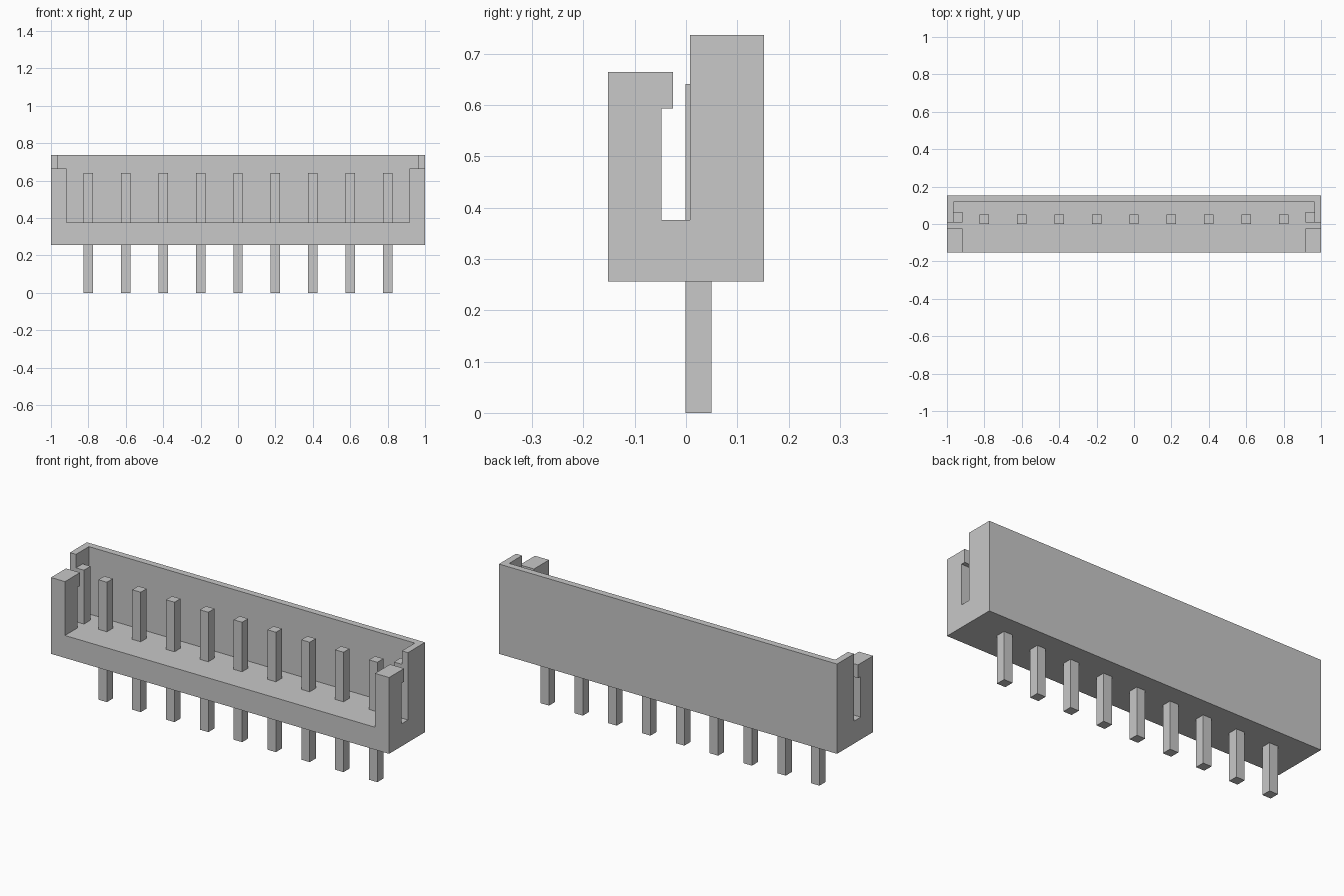
import bpy
import bmesh
from mathutils import Matrix, Vector

cube = bpy.data.objects.get("Cube")
if cube:
    bpy.data.objects.remove(cube, do_unlink=True)

# Single light grey material
grey = bpy.data.materials.new("light grey")
grey.use_nodes = True
colour = (0.58, 0.58, 0.58, 1)
grey.diffuse_color = colour
grey.node_tree.nodes["Principled BSDF"].inputs["Base Color"].default_value = colour


def add_object(name, bm):
    bmesh.ops.recalc_face_normals(bm, faces=bm.faces)
    mesh = bpy.data.meshes.new(name)
    bm.to_mesh(mesh)
    bm.free()
    mesh.materials.append(grey)
    obj = bpy.data.objects.new(name, mesh)
    bpy.context.collection.objects.link(obj)
    return obj


def box(name, low, high):
    low, high = Vector(low), Vector(high)
    bm = bmesh.new()
    bmesh.ops.create_cube(bm, size=1, matrix=Matrix.Translation((low + high) / 2)
                          @ Matrix.Diagonal((*(high - low), 1)))
    return add_object(name, bm)


FLOOR, POST_TOP = 0.376, 0.664

# Housing: end outline (y, z) with the hooked front post, slot and tall back
outline = [(-0.152, 0.256), (0.152, 0.256), (0.152, 0.736), (0.008, 0.736),
           (0.008, FLOOR), (-0.048, FLOOR), (-0.048, 0.593), (-0.025, 0.593),
           (-0.025, POST_TOP), (-0.152, POST_TOP)]
bm = bmesh.new()
end = bm.faces.new([bm.verts.new((-1, y, z)) for y, z in outline])
side = bmesh.ops.extrude_face_region(bm, geom=[end])
bmesh.ops.translate(bm, vec=(2, 0, 0),
                    verts=[g for g in side["geom"] if isinstance(g, bmesh.types.BMVert)])
housing = add_object("housing", bm)

# Hollow out the housing: open front, rear pocket, clearance above the end ribs
cutters = [
    box("front_cutter", (-0.917, -0.3, FLOOR), (0.917, 0.1, 1)),
    box("pocket_cutter", (-0.964, 0.064, FLOOR), (0.964, 0.117, 1)),
    box("rib_top_cutter", (-0.964, -0.01, POST_TOP), (0.964, 0.09, 1)),
]
for cutter in cutters:
    cutter.hide_render = True
    cut = housing.modifiers.new(cutter.name, 'BOOLEAN')
    cut.operation = 'DIFFERENCE'
    cut.solver = 'EXACT'
    cut.object = cutter

# Bake the cuts, then discard the cutters
bpy.context.view_layer.update()
graph = bpy.context.evaluated_depsgraph_get()
housing_mesh = bpy.data.meshes.new_from_object(housing.evaluated_get(graph))
housing.modifiers.clear()
housing.data = housing_mesh
housing.data.name = "housing"
for cutter in cutters:
    bpy.data.objects.remove(cutter, do_unlink=True)

# Row of nine square pins running through the floor
for i in range(9):
    x = (i - 4) * 0.2
    box(f"pin_{i + 1}", (x - 0.025, -0.001, 0), (x + 0.025, 0.05, 0.641))
